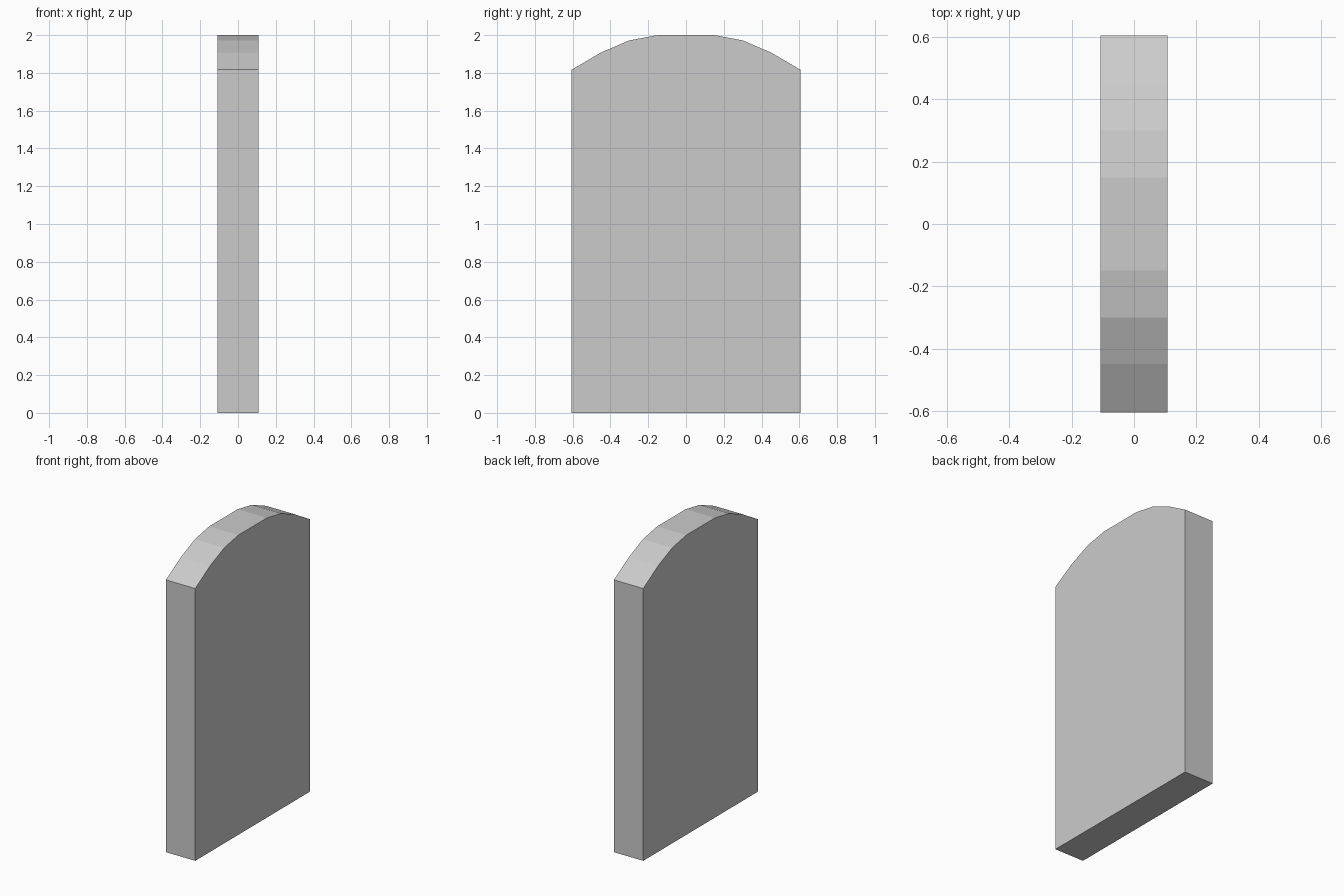
import bpy
import bmesh

if "Cube" in bpy.data.objects:
    bpy.data.objects.remove(bpy.data.objects["Cube"])

HALF_THICKNESS = 0.108

# Half outline of the slab (y, z), from the base up to the flat crown
half = [(0.605, 0.0), (0.605, 1.817), (0.45, 1.908), (0.30, 1.972), (0.15, 2.0)]
outline = half + [(-y, z) for y, z in reversed(half)]

# Arched slab: fill the outline and extrude it through its thickness
bm = bmesh.new()
face = bm.faces.new([bm.verts.new((-HALF_THICKNESS, y, z)) for y, z in outline])
side = bmesh.ops.extrude_face_region(bm, geom=[face], use_keep_orig=True)
verts = [g for g in side["geom"] if isinstance(g, bmesh.types.BMVert)]
bmesh.ops.translate(bm, verts=verts, vec=(2 * HALF_THICKNESS, 0, 0))
bmesh.ops.recalc_face_normals(bm, faces=bm.faces)

mesh = bpy.data.meshes.new("arched_slab")
bm.to_mesh(mesh)
bm.free()
bpy.context.collection.objects.link(bpy.data.objects.new("arched_slab", mesh))
